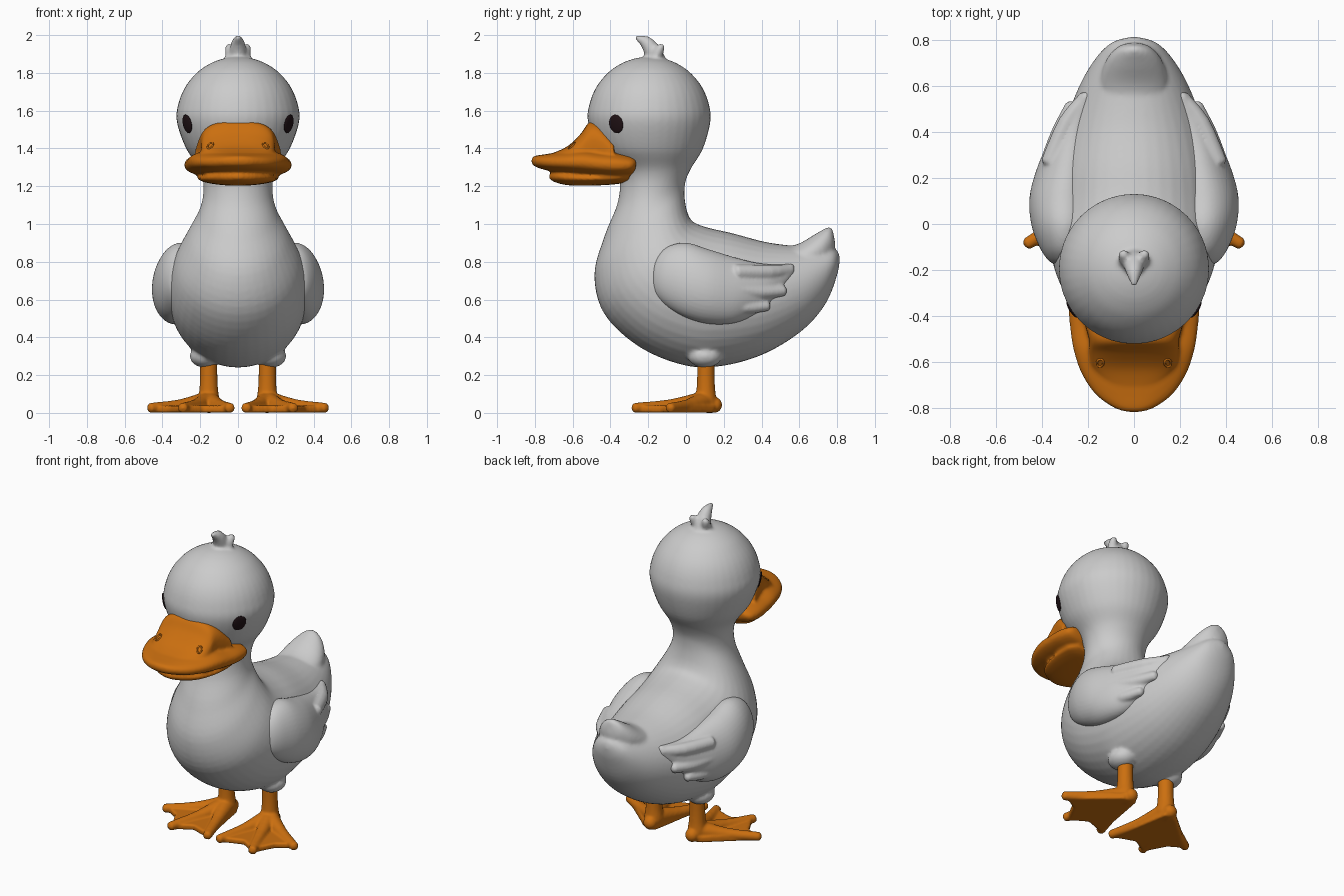
import bpy, bmesh
from math import sin, cos, pi, copysign
from mathutils import Vector as V, Matrix

if "Cube" in bpy.data.objects:
    bpy.data.objects.remove(bpy.data.objects["Cube"])


def material(name, rgb):
    m = bpy.data.materials.new(name)
    m.use_nodes = True
    m.diffuse_color = (*rgb, 1)
    m.node_tree.nodes["Principled BSDF"].inputs["Base Color"].default_value = (*rgb, 1)
    return m


white = material("soft white", (0.60, 0.60, 0.60))
orange = material("bill orange", (0.60, 0.16, 0.005))
black = material("eye black", (0.015, 0.006, 0.008))


def spline(rows, steps):
    """Catmull-Rom interpolation through rows of vectors."""
    out = []
    for i in range(len(rows) - 1):
        four = [rows[max(i - 1, 0)], rows[i], rows[i + 1], rows[min(i + 2, len(rows) - 1)]]
        for k in range(steps):
            t = k / steps
            out.append([(b * 2 + (c - a) * t + (a * 2 - b * 5 + c * 4 - d) * t * t
                         + (b * 3 - a - c * 3 + d) * t ** 3) / 2 for a, b, c, d in zip(*four)])
    return out + [rows[-1]]


def loft(bm, sections, power=1, steps=5, n=40):
    """Closed skin over elliptic rings, each given as centre, up radius, side radius."""
    loops = []
    for c, up, side in spline(sections, steps):
        ring = []
        for k in range(n):
            s, t = sin(2 * pi * k / n), cos(2 * pi * k / n)
            ring.append(bm.verts.new(c + up * copysign(abs(t) ** power, t)
                                     + side * copysign(abs(s) ** power, s)))
        loops.append(ring)
    for p, q in zip(loops, loops[1:]):
        for k in range(n):
            j = (k + 1) % n
            bm.faces.new((p[k], p[j], q[j], q[k]))
    bm.faces.new(loops[0])
    bm.faces.new(loops[-1][::-1])


def tube(bm, points, radii):
    """Tapered limb with round ends."""
    pts = [V(p) for p in points]
    d0, d1 = (pts[1] - pts[0]).normalized(), (pts[-1] - pts[-2]).normalized()
    rows = []
    for i, (p, r) in enumerate(zip(pts, radii)):
        d = (pts[min(i + 1, len(pts) - 1)] - pts[max(i - 1, 0)]).normalized()
        side = d.cross(V((0, 0, 1)) if abs(d.z) < 0.8 else V((0, 1, 0))).normalized()
        rows.append([p, side.cross(d) * r, side * r])
    cap = [(0.5, 0.87), (0.85, 0.5), (0.99, 0.12)]
    tail = [[rows[-1][0] + d1 * radii[-1] * a, rows[-1][1] * b, rows[-1][2] * b] for a, b in cap]
    head = [[rows[0][0] - d0 * radii[0] * a, rows[0][1] * b, rows[0][2] * b] for a, b in cap]
    loft(bm, head[::-1] + rows + tail, steps=3, n=20)


def ball(bm, centre, size):
    bmesh.ops.create_uvsphere(bm, u_segments=32, v_segments=20, radius=1,
                              matrix=Matrix.Translation(centre) @ Matrix.Diagonal((*size, 1)))


def finish(bm, name, mat, voxel=0, smooth=0, flip=1):
    if flip < 0:
        bmesh.ops.scale(bm, vec=(-1, 1, 1), verts=bm.verts)
    bmesh.ops.recalc_face_normals(bm, faces=bm.faces)
    me = bpy.data.meshes.new(name)
    bm.to_mesh(me)
    bm.free()
    ob = bpy.data.objects.new(name, me)
    bpy.context.collection.objects.link(ob)
    if voxel:
        mod = ob.modifiers.new("blend", "REMESH")
        mod.mode, mod.voxel_size = "VOXEL", voxel
        mod = ob.modifiers.new("soften", "SMOOTH")
        mod.factor, mod.iterations = 0.5, smooth
        dg = bpy.context.evaluated_depsgraph_get()
        ob.data = bpy.data.meshes.new_from_object(ob.evaluated_get(dg))
        ob.modifiers.clear()
    ob.data.materials.clear()
    ob.data.materials.append(mat)
    ob.data.shade_smooth()
    return ob


def side_ring(y1, z1, y2, z2, w):
    a, b = V((0, y1, z1)), V((0, y2, z2))
    return [(a + b) / 2, (a - b) / 2, V((w, 0, 0))]


# Body, neck and head as one skin, from the tail tip to the crown
bm = bmesh.new()
body = [(.805, .855, .815, .82, .02), (.77, .875, .80, .73, .10), (.69, .88, .74, .58, .17),
        (.57, .885, .62, .44, .24), (.42, .905, .42, .315, .305), (.25, .95, .20, .25, .35),
        (.12, .98, 0, .25, .365), (.04, 1.01, -.24, .345, .365), (.01, 1.055, -.43, .52, .33),
        (-.005, 1.12, -.485, .73, .265), (-.008, 1.18, -.43, .94, .205),
        (0, 1.235, -.36, 1.12, .183), (.03, 1.30, -.36, 1.27, .20), (.09, 1.40, -.47, 1.40, .275)]
rings = [side_ring(*s) for s in body]
for a in (-0.05, 0.25, 0.55, 0.85, 1.1, 1.3, 1.45, 1.54):
    r = 0.325 * cos(a)
    rings.append([V((0, -.195, 1.56 + .325 * sin(a))), V((0, r, 0)), V((r, 0, 0))])
loft(bm, rings)
# Upper tail lobe
loft(bm, [side_ring(*s) for s in [(.42, .87, .42, .70, .12), (.58, .89, .60, .72, .15),
                                  (.69, .95, .72, .76, .125), (.75, .982, .78, .84, .075),
                                  (.775, .975, .79, .90, .025)]])
# Thigh bumps and head tuft
for s in (-1, 1):
    ball(bm, (.175 * s, .10, .30), (.08, .09, .06))
    tube(bm, [(.028 * s, -.165, 1.86), (.038 * s, -.15, 1.905), (.046 * s, -.133, 1.935)],
         [.032, .03, .022])
tube(bm, [(0, -.15, 1.85), (0, -.18, 1.92), (0, -.215, 1.965), (0, -.255, 1.985)],
     [.05, .045, .033, .016])
body_ob = finish(bm, "body", white, .011, 4)

# Bill: wide upper plate with a hump, and a lower jaw
bm = bmesh.new()


def bill_ring(y, w, top, bottom):
    return side_ring(y, top, y, bottom, w)


loft(bm, [bill_ring(*s) for s in [(-.265, .235, 1.35, 1.29), (-.29, .27, 1.37, 1.255),
     (-.36, .284, 1.385, 1.24), (-.45, .278, 1.39, 1.245), (-.55, .262, 1.40, 1.255),
     (-.65, .228, 1.385, 1.27), (-.74, .168, 1.37, 1.285), (-.80, .085, 1.36, 1.305),
     (-.818, .02, 1.345, 1.325)]], power=0.85)
loft(bm, [bill_ring(*s) for s in [(-.38, .23, 1.45, 1.28), (-.45, .21, 1.53, 1.28),
     (-.51, .195, 1.54, 1.28), (-.56, .195, 1.475, 1.28), (-.63, .18, 1.41, 1.29),
     (-.72, .11, 1.37, 1.30)]], power=0.7)
loft(bm, [bill_ring(*s) for s in [(-.30, .17, 1.27, 1.23), (-.36, .215, 1.28, 1.212),
     (-.50, .205, 1.28, 1.203), (-.62, .165, 1.285, 1.205), (-.69, .10, 1.28, 1.22),
     (-.725, .02, 1.26, 1.24)]])
bill = finish(bm, "bill", orange, .009, 4)


def on_surface(ob, start, direction):
    """Frame whose z axis is the surface normal where a ray meets the part."""
    hit, place, normal, _ = ob.ray_cast(V(start), V(direction).normalized())
    return Matrix.Translation(place) @ normal.to_track_quat("Z", "Y").to_matrix().to_4x4()


for s, label in ((1, "left"), (-1, "right")):
    # Eye: flattened dome lying on the head
    bm = bmesh.new()
    frame = on_surface(body_ob, (s, -.37, 1.53), (-s, 0, 0))
    bmesh.ops.create_uvsphere(bm, u_segments=28, v_segments=14, radius=1,
                              matrix=frame @ Matrix.Diagonal((.043, .05, .009, 1)))
    finish(bm, label + "_eye", black)

    # Nostril: small raised rim
    bm = bmesh.new()
    frame = on_surface(bill, (.147 * s, -1, 1.415), (0, 1, 0))
    loops = []
    for i in range(20):
        a = 2 * pi * i / 20
        loops.append([bm.verts.new(frame @ V(((.014 + .005 * cos(b)) * cos(a),
                      (.022 + .005 * cos(b)) * sin(a), .005 * sin(b))))
                      for b in [2 * pi * k / 8 for k in range(8)]])
    for i in range(20):
        p, q = loops[i - 1], loops[i]
        for k in range(8):
            bm.faces.new((p[k - 1], p[k], q[k], q[k - 1]))
    finish(bm, label + "_nostril", orange)

    # Wing: leaning lens along the flank, with feather ridges at the trailing edge
    bm = bmesh.new()
    rows = []
    for y, xt, zt, xb, zb, t in [(-.18, .315, .745, .32, .68, .012), (-.16, .305, .815, .325, .62, .055),
            (-.10, .295, .878, .335, .56, .095), (0, .29, .90, .35, .505, .125),
            (.12, .29, .865, .345, .472, .135), (.25, .275, .825, .33, .475, .115),
            (.36, .26, .797, .29, .515, .095), (.44, .245, .787, .27, .57, .07),
            (.51, .22, .787, .235, .64, .05), (.56, .205, .79, .21, .71, .032),
            (.575, .20, .775, .20, .73, .012)]:
        a, b = V((xt, y, zt)), V((xb, y, zb))
        out = V((zt - zb, 0, xb - xt)).normalized()
        rows.append([(a + b) / 2, (a - b) / 2, out * t])
    loft(bm, rows)
    tube(bm, [(.36, .28, .745), (.29, .44, .745), (.215, .545, .755)], [.04, .04, .03])
    tube(bm, [(.375, .25, .655), (.325, .39, .64), (.275, .505, .645)], [.04, .038, .03])
    tube(bm, [(.37, .20, .575), (.345, .32, .56), (.31, .42, .565)], [.04, .036, .028])
    finish(bm, label + "_wing", white, .009, 3, s)

    # Leg and webbed foot with three toes
    bm = bmesh.new()
    tube(bm, [(.155, .105, .32), (.155, .105, .2), (.155, .105, .12), (.155, .105, .06)],
         [.046, .046, .05, .058])
    tube(bm, [(.155, .105, .045), (.15, .15, .042)], [.045, .042])
    for x, y in ((.455, -.08), (.29, -.262), (.045, -.245)):
        mid = V((.155, .1, 0)).lerp(V((x, y, 0)), 0.5)
        tube(bm, [(.155, .1, .06), (mid.x, mid.y, .037), (x, y, .027)], [.056, .035, .027])
    web = [(.11, .15), (.20, .15), (.455, -.07), (.36, -.13), (.29, -.265), (.18, -.20), (.04, -.25)]
    face = bm.faces.new([bm.verts.new((x, y, .002)) for x, y in web])
    up = bmesh.ops.extrude_face_region(bm, geom=[face])["geom"]
    bmesh.ops.translate(bm, vec=(0, 0, .036), verts=[g for g in up if isinstance(g, bmesh.types.BMVert)])
    finish(bm, label + "_foot", orange, .008, 3, s)
